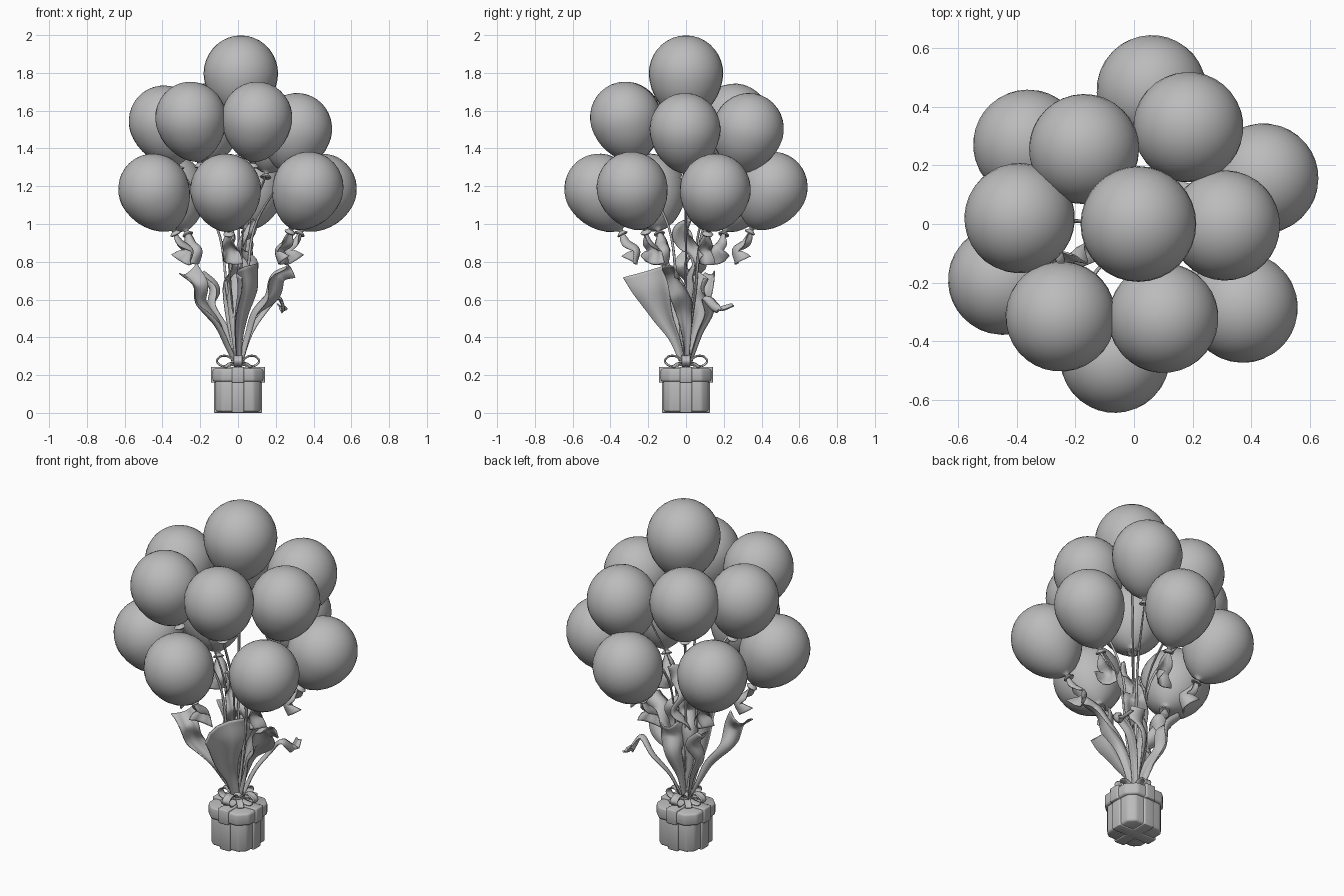
import bpy, bmesh, math
from mathutils import Vector, Matrix

if "Cube" in bpy.data.objects:
    bpy.data.objects.remove(bpy.data.objects["Cube"])

grey = bpy.data.materials.new("soft_grey")
grey.diffuse_color = (0.5, 0.5, 0.5, 1)
grey.use_nodes = True
grey.node_tree.nodes["Principled BSDF"].inputs["Base Color"].default_value = grey.diffuse_color


def finish(bm, name, angle=40):
    bmesh.ops.recalc_face_normals(bm, faces=bm.faces)
    me = bpy.data.meshes.new(name)
    bm.to_mesh(me)
    bm.free()
    ob = bpy.data.objects.new(name, me)
    bpy.context.collection.objects.link(ob)
    me.materials.append(grey)
    bpy.ops.object.select_all(action='DESELECT')
    ob.select_set(True)
    bpy.context.view_layer.objects.active = ob
    bpy.ops.object.shade_smooth_by_angle(angle=math.radians(angle))
    return ob


def spline(pts, n):
    """Evenly sampled smooth path through points of any dimension."""
    p = [Vector(q) for q in pts]
    p = [p[0] * 2 - p[1]] + p + [p[-1] * 2 - p[-2]]
    out = []
    for i in range(1, len(p) - 2):
        for k in range(n):
            t = k / n
            out.append(0.5 * (2 * p[i] + (p[i+1] - p[i-1]) * t
                       + (2*p[i-1] - 5*p[i] + 4*p[i+1] - p[i+2]) * t * t
                       + (3*p[i] - p[i-1] - 3*p[i+1] + p[i+2]) * t**3))
    return out + [p[-2]]


# Balloons: a lathed body and flared knot, leaning out from the gift
R = 0.188
PROFILE = [(R * math.sin(math.radians(a)), R * 1.03 * math.cos(math.radians(a)))
           for a in range(0, 91, 10)]
PROFILE += [(0.184, -0.035), (0.174, -0.075), (0.157, -0.115), (0.133, -0.152),
            (0.104, -0.185), (0.071, -0.212), (0.036, -0.23), (0.014, -0.238),
            (0.012, -0.246), (0.03, -0.262), (0.026, -0.268), (0, -0.262)]
ANCHOR = Vector((0, 0, 0.28))


def balloon(name, c, scale=1.0):
    bm = bmesh.new()
    vs = [bm.verts.new((r, 0, z)) for r, z in PROFILE]
    edges = [bm.edges.new(e) for e in zip(vs, vs[1:])]
    bmesh.ops.spin(bm, geom=vs + edges, cent=(0, 0, 0), axis=(0, 0, 1),
                   angle=math.tau, steps=32)
    bmesh.ops.remove_doubles(bm, verts=bm.verts, dist=0.0005)
    c = Vector(c)
    rot = (c - ANCHOR).to_track_quat('Z', 'Y').to_matrix().to_4x4()
    bm.transform(Matrix.Translation(c) @ rot @ Matrix.Scale(scale, 4))
    finish(bm, name, 60)


balloon("top_balloon", (0.015, 0, 1.795), 1.05)
UPPER = [(-0.17, 0.255, 1.55), (0.185, 0.33, 1.5), (-0.39, 0.02, 1.54),
         (-0.25, -0.315, 1.56), (0.1, -0.32, 1.56), (0.31, -0.005, 1.5)]
LOWER = [(-0.36, 0.27, 1.18), (0.06, 0.455, 1.19), (0.44, 0.155, 1.18),
         (-0.445, -0.19, 1.18), (0.37, -0.285, 1.19), (-0.065, -0.455, 1.18)]
for i, c in enumerate(UPPER):
    balloon(f"upper_balloon_{i + 1}", c)
for i, c in enumerate(LOWER):
    balloon(f"lower_balloon_{i + 1}", c)


def ribbon(name, pts, twist=(0, 0), n=7, cup=0.3):
    """Curled strip through (x, y, z, width); twist is start and end angle."""
    path = spline(pts, n)
    bm = bmesh.new()
    rows = []
    for i, p in enumerate(path):
        a, b = path[max(i - 1, 0)], path[min(i + 1, len(path) - 1)]
        t = (b - a).xyz.normalized()
        ang = twist[0] + (twist[1] - twist[0]) * i / (len(path) - 1)
        side = Vector((math.cos(ang), math.sin(ang), 0))
        side = (side - t * side.dot(t)).normalized()
        nrm = t.cross(side)
        rows.append([bm.verts.new(p.xyz + side * (s * p.w / 2)
                                  + nrm * (p.w * cup * (s * s - 0.5)))
                     for s in (-1, -0.5, 0, 0.5, 1)])
    for r, q in zip(rows, rows[1:]):
        for k in range(4):
            bm.faces.new((r[k], r[k+1], q[k+1], q[k]))
    ob = finish(bm, name, 50)
    m = ob.modifiers.new("thickness", 'SOLIDIFY')
    m.thickness = 0.006
    m.offset = 0


# Crumpled tails just below the lower knots
for i, c in enumerate(LOWER):
    c = Vector(c)
    k = c + (ANCHOR - c).normalized() * 0.26
    x, y = k.x, k.y
    a = math.atan2(y, x)
    ribbon(f"knot_tail_{i + 1}",
           [(x, y, 0.95, 0.025), (x * 0.92, y * 0.92, 0.9, 0.07),
            (x * 0.78, y * 0.78, 0.86, 0.08), (x * 0.88, y * 0.85, 0.80, 0.13)],
           (a + 0.6, a + 2.4), cup=0.45)

# Streamers sweeping down to the gift
ribbon("front_sheet", [(0.03, -0.2, 0.755, 0.27), (0.035, -0.17, 0.65, 0.21),
       (0.01, -0.12, 0.52, 0.13), (0, -0.06, 0.4, 0.07), (0, -0.02, 0.28, 0.04)],
       (1.25, 0.9), cup=0.25)
ribbon("left_streamer", [(-0.27, -0.12, 0.75, 0.13), (-0.21, -0.15, 0.68, 0.10),
       (-0.2, -0.11, 0.58, 0.09), (-0.11, -0.07, 0.47, 0.075),
       (-0.06, -0.03, 0.36, 0.05), (-0.02, 0, 0.27, 0.03)], (0.3, 2.2), cup=0.4)
ribbon("right_streamer", [(0.28, -0.08, 0.76, 0.10), (0.2, -0.06, 0.72, 0.10),
       (0.17, -0.02, 0.62, 0.12), (0.09, -0.01, 0.53, 0.08),
       (0.05, 0, 0.42, 0.05), (0.01, 0, 0.27, 0.03)], (0.2, 2.4), cup=0.4)
ribbon("curl_streamer", [(0.22, 0.25, 0.57, 0.03), (0.24, 0.17, 0.55, 0.045),
       (0.21, 0.11, 0.61, 0.05), (0.13, 0.12, 0.53, 0.05),
       (0.06, 0.07, 0.42, 0.04), (0.01, 0.02, 0.27, 0.03)], (1.2, 2.6))
ribbon("back_streamer", [(0.04, 0.1, 0.72, 0.11), (0.03, 0.06, 0.65, 0.14),
       (0.01, 0.08, 0.56, 0.11), (0, 0.04, 0.42, 0.06), (0, 0.01, 0.27, 0.04)],
       (0.4, 2.0), cup=0.4)
ribbon("back_left_streamer", [(-0.2, 0.13, 0.74, 0.06), (-0.13, 0.1, 0.66, 0.10),
       (-0.14, 0.06, 0.56, 0.08), (-0.07, 0.04, 0.43, 0.06),
       (-0.02, 0.01, 0.27, 0.03)], (0.9, 2.6), cup=0.4)

# Middle streamers hanging from the upper balloons
ribbon("middle_streamer_1", [(0.09, 0.02, 1.02, 0.03), (0.05, -0.02, 0.95, 0.10),
       (0.01, 0.02, 0.87, 0.08), (0.05, 0.06, 0.79, 0.11),
       (0.01, 0.02, 0.7, 0.13), (-0.01, -0.02, 0.5, 0.07),
       (0, 0, 0.27, 0.04)], (0.6, 4.4), cup=0.4)
ribbon("middle_streamer_2", [(-0.05, -0.04, 1.0, 0.03), (-0.04, -0.01, 0.93, 0.09),
       (-0.06, 0.02, 0.86, 0.07), (0, -0.02, 0.78, 0.10),
       (-0.03, 0.03, 0.68, 0.10), (-0.03, 0.02, 0.5, 0.06),
       (0, 0, 0.27, 0.03)], (2.0, -0.8), cup=0.4)

# Thin strings from the upper knots
for i, c in enumerate(UPPER + [(0.015, 0, 1.795)]):
    c = Vector(c)
    k = c + (ANCHOR - c).normalized() * 0.25
    m = k * 0.35
    ribbon(f"string_{i + 1}", [(*k, 0.012), (m.x, m.y, 0.98, 0.012),
           (m.x * 0.5, m.y * 0.5, 0.62, 0.014), (0, 0, 0.27, 0.014)],
           (i, i + 2), cup=0)


# Gift box: chamfered prisms with softened edges
def prism(name, hx, hy, cut, z0, z1, bevel):
    bm = bmesh.new()
    ring = []
    for sx, sy, flip in ((1, 1, 0), (-1, 1, 1), (-1, -1, 0), (1, -1, 1)):
        pair = [(sx * hx, sy * (hy - cut)), (sx * (hx - cut), sy * hy)]
        ring += pair[::-1] if flip else pair
    face = bm.faces.new([bm.verts.new((x, y, z0)) for x, y in ring])
    ext = bmesh.ops.extrude_face_region(bm, geom=[face])["geom"]
    bmesh.ops.translate(bm, vec=(0, 0, z1 - z0),
                        verts=[v for v in ext if isinstance(v, bmesh.types.BMVert)])
    bmesh.ops.bevel(bm, geom=bm.edges[:], offset=bevel, segments=2,
                    profile=0.5, affect='EDGES')
    finish(bm, name, 50)


prism("gift_body", 0.118, 0.118, 0.035, 0.005, 0.2, 0.012)
prism("gift_lid", 0.134, 0.134, 0.05, 0.165, 0.235, 0.012)
for tag, sx, sy in (("x", 1, 0), ("y", 0, 1)):
    prism(f"body_band_{tag}", 0.127 if sx else 0.033, 0.127 if sy else 0.033,
          0.006, 0, 0.2, 0.004)
    prism(f"lid_band_{tag}", 0.143 if sx else 0.033, 0.143 if sy else 0.033,
          0.006, 0.16, 0.243, 0.004)

# Bow: four loops, four short tails and a centre knot
for i in range(4):
    a = i * math.pi / 2
    u = Vector((math.cos(a), math.sin(a), 0))
    loop = [(0.01, 0.26), (0.05, 0.298), (0.09, 0.3), (0.112, 0.275),
            (0.09, 0.25), (0.05, 0.25), (0.01, 0.26)]
    ribbon(f"bow_loop_{i + 1}", [(u.x * r, u.y * r, z, 0.045) for r, z in loop],
           (a + math.pi / 2,) * 2, 4, 0.12)
    b = a + math.pi / 4
    v = Vector((math.cos(b), math.sin(b), 0))
    ribbon(f"bow_tail_{i + 1}", [(v.x * r, v.y * r, z, 0.035)
           for r, z in ((0.01, 0.265), (0.05, 0.262), (0.09, 0.242))],
           (b + math.pi / 2,) * 2, 4, 0.1)
bm = bmesh.new()
bmesh.ops.create_uvsphere(bm, u_segments=14, v_segments=8, radius=0.036)
bm.transform(Matrix.Translation((0, 0, 0.275)) @ Matrix.Diagonal((1, 1, 0.95, 1)))
finish(bm, "bow_knot", 60)
